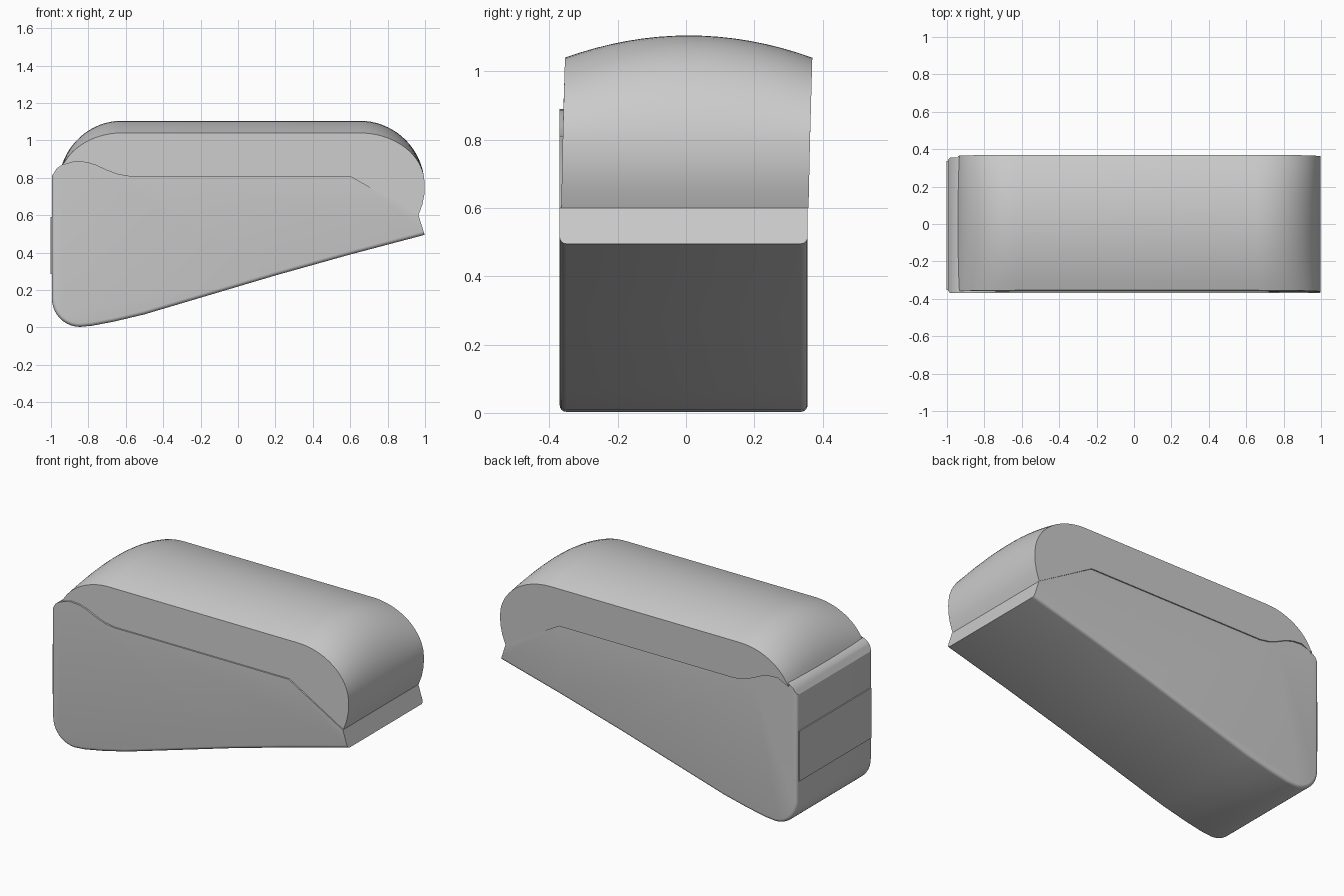
import bpy, bmesh, math

if "Cube" in bpy.data.objects:
    bpy.data.objects.remove(bpy.data.objects["Cube"])

# One plain grey for everything
grey = bpy.data.materials.new("plain_grey")
grey.use_nodes = True
colour = (0.6, 0.6, 0.6, 1)
grey.diffuse_color = colour
grey.node_tree.nodes["Principled BSDF"].inputs["Base Color"].default_value = colour


def arc(cx, cz, rx, rz, start, end, steps):
    """Points of an elliptical arc, angles in degrees."""
    angles = [math.radians(start + (end - start) * i / steps) for i in range(steps + 1)]
    return [(cx + rx * math.cos(a), cz + rz * math.sin(a)) for a in angles]


def loft(name, rings, prepare=None):
    """Join equal rings of points into a closed solid."""
    bm = bmesh.new()
    loops = [[bm.verts.new(p) for p in ring] for ring in rings]
    n = len(loops[0])
    for a, b in zip(loops, loops[1:]):
        for i in range(n):
            k = (i + 1) % n
            bm.faces.new((a[i], a[k], b[k], b[i]))
    bm.faces.new(loops[0])
    bm.faces.new(loops[-1])
    bmesh.ops.recalc_face_normals(bm, faces=bm.faces)
    if prepare:
        prepare(bm, loops)
    mesh = bpy.data.meshes.new(name)
    bm.to_mesh(mesh)
    bm.free()
    obj = bpy.data.objects.new(name, mesh)
    bpy.context.collection.objects.link(obj)
    mesh.materials.append(grey)
    bpy.ops.object.select_all(action='DESELECT')
    obj.select_set(True)
    bpy.context.view_layer.objects.active = obj
    bpy.ops.object.shade_smooth_by_angle(angle=math.radians(32))
    return obj


# Seam between lower body and upper shell, from the low end to the tall end
seam = [(0.965, 0.6), (0.6, 0.81), (-0.58, 0.81), (-0.64, 0.82), (-0.7, 0.842),
        (-0.76, 0.87), (-0.81, 0.885), (-0.87, 0.89), (-0.94, 0.87)]

# Lower body: wedge outline with a rounded heel and softened lower rims
heel = arc(-0.845, 0.155, 0.15, 0.152, 180, 270, 10)
belly = [(-0.78, 0.009), (-0.66, 0.032), (-0.5, 0.07), (0.2, 0.278), (0.6, 0.39)]
under = [(-0.97, 0.85), (-0.995, 0.81)] + heel + belly + [(0.998, 0.495)]
outline = seam + under


def soften(bm, loops):
    first = len(seam) + 1
    rim = []
    for loop in loops:
        for a, b in zip(loop[first:], loop[first + 1:]):
            rim.append(bm.edges.get((a, b)))
    bmesh.ops.bevel(bm, geom=rim, offset=0.02, segments=4, profile=0.5, affect='EDGES')


loft("lower_body", [[(x, y, z) for x, z in outline] for y in (-0.37, 0.356)], soften)

# Upper shell: rounded ends, crowned across its width, leaning slightly back
hood = (arc(-0.62, 0.755, 0.34, 0.35, 161, 90, 14)
        + arc(0.65, 0.755, 0.348, 0.35, 90, 0, 18)
        + [(0.996, 0.71), (0.985, 0.655)])
shell = seam + hood
rings = []
for j in range(17):
    t = -1 + j / 8
    ring = []
    for x, z in shell:
        y = 0.362 * t + 0.022 * (z - 0.75)
        drop = 0.065 * t * t * max(0, z - 0.81) / 0.295 if (x, z) in hood else 0
        ring.append((x, y, z - drop))
    rings.append(ring)
loft("upper_shell", rings)

# Thin raised panel on the tall end
panel = [(-0.99, 0.285), (-1.002, 0.285), (-1.002, 0.59), (-0.99, 0.59)]
loft("end_panel", [[(x, y, z) for x, z in panel] for y in (-0.352, 0.338)])
